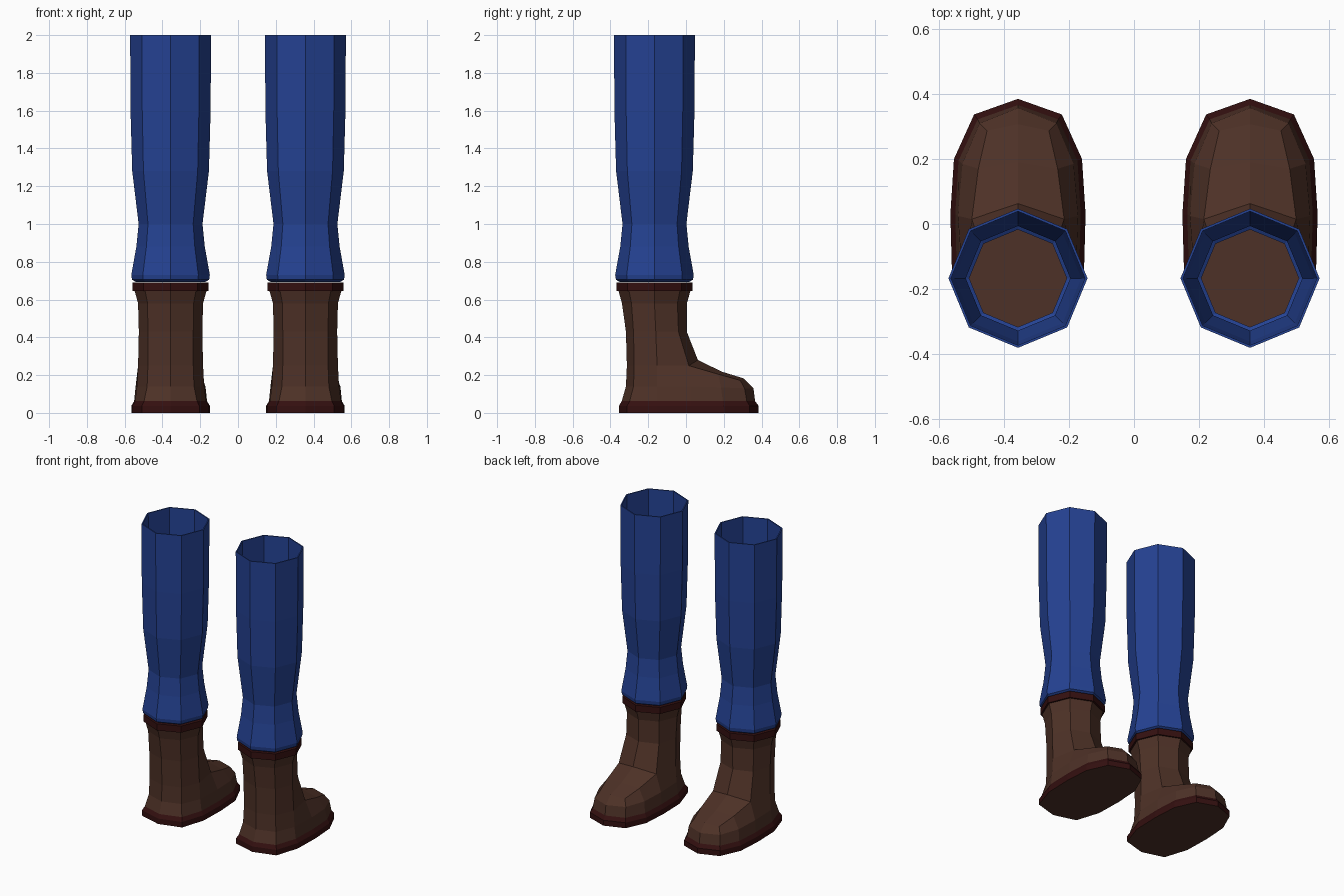
import bpy, bmesh, math

if "Cube" in bpy.data.objects:
    bpy.data.objects.remove(bpy.data.objects["Cube"])

LEG_X, LEG_Y = 0.357, -0.167


def material(name, colour):
    m = bpy.data.materials.new(name)
    m.diffuse_color = (*colour, 1)
    m.use_nodes = True
    m.node_tree.nodes["Principled BSDF"].inputs["Base Color"].default_value = m.diffuse_color
    return m


BLUE = material("trouser blue", (0.018, 0.054, 0.29))
BROWN = material("boot brown", (0.076, 0.031, 0.020))
TRIM = material("dark red trim", (0.034, 0.005, 0.005))


def octagon(z, r):
    return [(r * math.sin(i * math.pi / 4), LEG_Y - r * math.cos(i * math.pi / 4), z)
            for i in range(8)]


def full(half):
    """Mirror a back-to-front half outline into a closed ring."""
    return half + [(-x, y, z) for x, y, z in half[-2:0:-1]]


def loft(rings, closed=False):
    """Quads between consecutive rings, as coordinate tuples."""
    faces = []
    pairs = list(zip(rings, rings[1:] + rings[:1]))
    for a, b in pairs if closed else pairs[:-1]:
        n = len(a)
        for i in range(n):
            j = (i + 1) % n
            faces.append((a[i], a[j], b[j], b[i]))
    return faces


def build(name, faces, mats, rule=None):
    """Weld the faces into one mesh and place it on both legs."""
    bm = bmesh.new()
    for f in faces:
        bm.faces.new([bm.verts.new(p) for p in f])
    bmesh.ops.remove_doubles(bm, verts=bm.verts, dist=0.0005)
    bmesh.ops.recalc_face_normals(bm, faces=bm.faces)
    for f in bm.faces:
        f.material_index = rule(f) if rule else 0
    mesh = bpy.data.meshes.new(name)
    bm.to_mesh(mesh)
    bm.free()
    for m in mats:
        mesh.materials.append(m)
    for side, x in (("left", -LEG_X), ("right", LEG_X)):
        ob = bpy.data.objects.new(side + "_" + name, mesh)
        ob.location.x = x
        bpy.context.collection.objects.link(ob)


# Trouser leg: thin open tube with a turned-in hem
outer = [(2, .214), (1.6, .212), (1.28, .203), (1.0, .169), (.88, .181),
         (.73, .208), (.705, .204), (.694, .185)]
inner = [(.694, .15), (.71, .15), (.735, .195), (.88, .173), (1.0, .161),
         (1.28, .195), (1.6, .204), (2, .206)]
build("trouser_leg", loft([octagon(z, r) for z, r in outer + inner], True), [BLUE])

# Cuff band around the top of the boot, with a brown top inside it
cuff = [octagon(*p) for p in ((.645, .175), (.645, .201), (.69, .201), (.69, .165))]
build("boot_cuff", loft(cuff) + [cuff[-1]], [TRIM, BROWN],
      lambda f: int(len(f.verts) == 8))

# Sole: straight band, bevelled in to the boot, brown underneath
outline = [(0, -.355), (.152, -.312), (.203, -.153), (.208, .03),
           (.197, .2), (.135, .337), (0, .385)]
welt = [(0, -.34), (.14, -.298), (.188, -.153), (.193, .03),
        (.183, .195), (.124, .322), (0, .366)]
sole = [full([(x, y, z) for x, y in pts])
        for pts, z in ((outline, 0), (outline, .037), (welt, .062))]
build("boot_sole", loft(sole) + [sole[0]], [TRIM, BROWN],
      lambda f: int(f.normal.z < -0.9))

# Foot: sides rise from the welt to the ankle and toe ridge
back = [(0, -.313, .25), (.12, -.274, .25), (.172, -.153, .25)]
ridge = [(.142, .015, .25), (.122, .17, .205), (.095, .287, .172)]
centre = [(0, .063, .28), (0, .19, .218), (0, .307, .182)]
middle = [(0, -.318, .14), (.124, -.278, .14), (.178, -.153, .14),
          (.185, .025, .14), (.171, .185, .135), (.118, .31, .13), (0, .357, .13)]
faces = loft([sole[2], full(middle), full(back + ridge + centre[2:])])
for s in (-1, 1):
    edge = [(s * x, y, z) for x, y, z in ridge]
    for i in range(2):
        faces.append((edge[i], edge[i + 1], centre[i + 1], centre[i]))

# Shaft: eight-sided tube from the ankle up into the cuff
shaft = [full(back + ridge[:1] + centre[:1]),
         full([(0, -.318, .43), (.12, -.278, .43), (.168, -.16, .43),
               (.124, -.04, .43), (0, .004, .43)]),
         octagon(.58, .172), octagon(.645, .19)]
build("boot", faces + loft(shaft), [BROWN])
